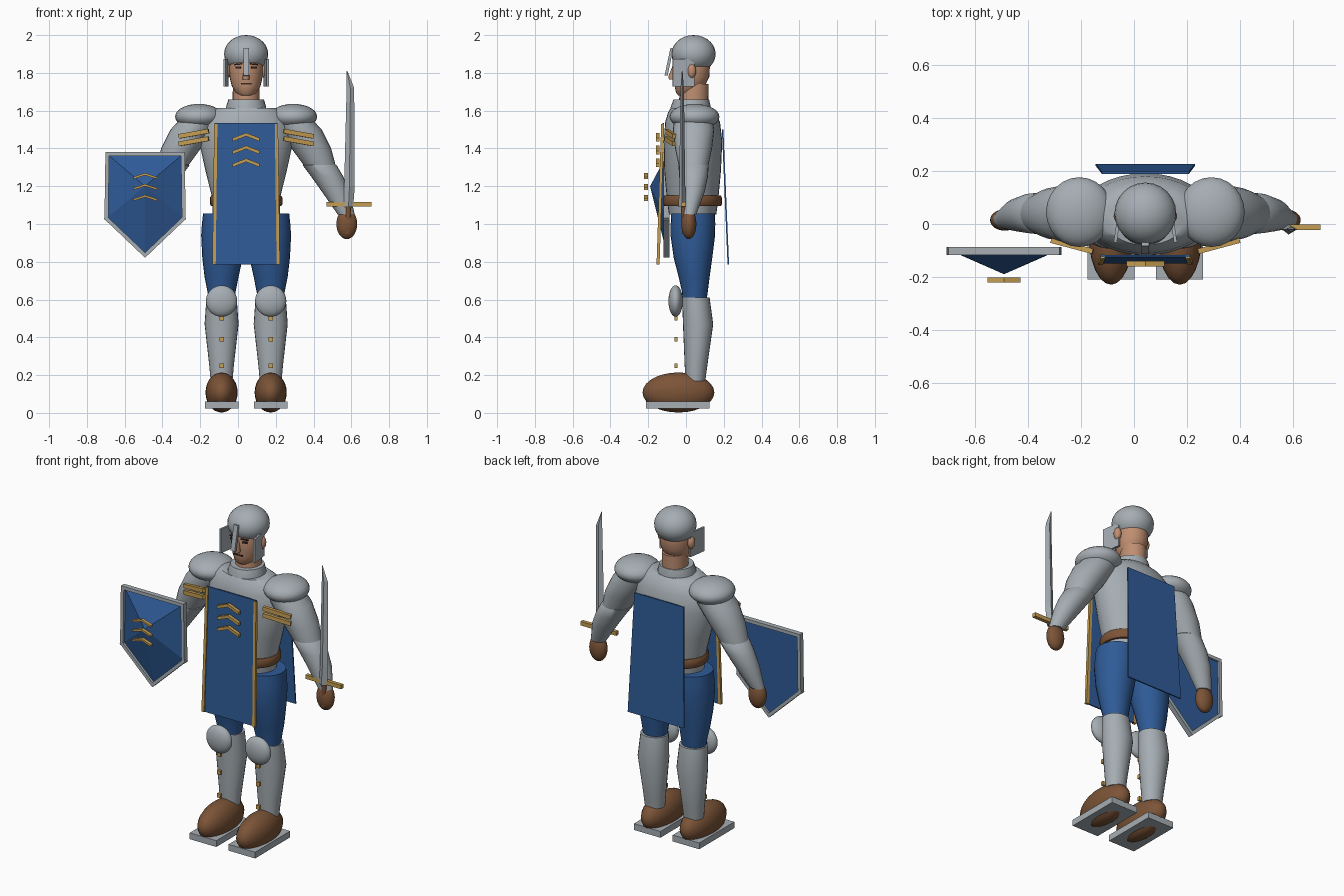
import bpy, bmesh, math
from mathutils import Matrix, Vector, Euler

if "Cube" in bpy.data.objects:
    bpy.data.objects.remove(bpy.data.objects["Cube"])

CX = 0.043  # body centre line


def material(name, r, g, b):
    m = bpy.data.materials.new(name)
    m.use_nodes = True
    m.diffuse_color = (r, g, b, 1)
    m.node_tree.nodes["Principled BSDF"].inputs["Base Color"].default_value = (r, g, b, 1)
    return m


STEEL = material("steel_grey", 0.38, 0.42, 0.45)
BLUE = material("cloth_blue", 0.028, 0.105, 0.31)
BROWN = material("leather_brown", 0.20, 0.088, 0.038)
GOLD = material("gold", 0.56, 0.34, 0.085)
SKIN = material("skin", 0.52, 0.27, 0.165)
DARK = material("dark_features", 0.05, 0.025, 0.02)


def finish(name, bm, mat, smooth=False):
    bmesh.ops.recalc_face_normals(bm, faces=bm.faces)
    me = bpy.data.meshes.new(name)
    bm.to_mesh(me)
    bm.free()
    me.materials.append(mat)
    ob = bpy.data.objects.new(name, me)
    bpy.context.collection.objects.link(ob)
    if smooth:
        bpy.ops.object.select_all(action="DESELECT")
        ob.select_set(True)
        bpy.context.view_layer.objects.active = ob
        bpy.ops.object.shade_smooth_by_angle(angle=math.radians(40))
    return ob


def loft(name, rings, mat, n=24, smooth=True):
    """Skin through horizontal ellipses (z, cx, cy, rx, ry)."""
    bm = bmesh.new()
    loops = []
    for z, cx, cy, rx, ry in rings:
        turn = [2 * math.pi * i / n for i in range(n)]
        loops.append([bm.verts.new((cx + rx * math.cos(a), cy + ry * math.sin(a), z)) for a in turn])
    for a, b in zip(loops, loops[1:]):
        for i in range(n):
            j = (i + 1) % n
            bm.faces.new((a[i], a[j], b[j], b[i]))
    bm.faces.new(loops[0])
    bm.faces.new(loops[-1])
    return finish(name, bm, mat, smooth)


def ball(name, loc, radii, mat, rot=(0, 0, 0)):
    bm = bmesh.new()
    bmesh.ops.create_uvsphere(bm, u_segments=24, v_segments=14, radius=1,
                              matrix=Matrix.LocRotScale(Vector(loc), Euler(rot), Vector(radii)))
    return finish(name, bm, mat, True)


def box(name, loc, size, mat, rot=(0, 0, 0)):
    bm = bmesh.new()
    bmesh.ops.create_cube(bm, size=1, matrix=Matrix.LocRotScale(Vector(loc), Euler(rot), Vector(size)))
    return finish(name, bm, mat)


def plate(name, outline, y_at, thick, mat):
    """Upright sheet from an x, z outline; y_at gives the front depth by height."""
    bm = bmesh.new()
    front = [bm.verts.new((x, y_at(z), z)) for x, z in outline]
    back = [bm.verts.new((x, y_at(z) + thick, z)) for x, z in outline]
    bm.faces.new(front)
    bm.faces.new(back)
    for i in range(len(outline)):
        j = (i + 1) % len(outline)
        bm.faces.new((front[i], front[j], back[j], back[i]))
    return finish(name, bm, mat)


def chevron(name, x, y, z, hw, rise, w, mat=GOLD):
    pts = [(x - hw, z - rise), (x, z), (x + hw, z - rise),
           (x + hw, z - rise + w), (x, z + w), (x - hw, z - rise + w)]
    plate(name, pts, lambda h: y, 0.02, mat)


# Torso, collar and belt
loft("torso", [(1.05, CX, 0.035, 0.17, 0.125), (1.12, CX, 0.035, 0.175, 0.135),
               (1.28, CX, 0.035, 0.215, 0.15), (1.44, CX, 0.037, 0.25, 0.155),
               (1.54, CX, 0.035, 0.235, 0.145), (1.59, CX, 0.03, 0.195, 0.125),
               (1.615, CX, 0.025, 0.155, 0.105)], STEEL, 32)
loft("collar", [(1.59, CX, 0.025, 0.108, 0.108), (1.62, CX, 0.025, 0.106, 0.106),
                (1.66, CX, 0.028, 0.094, 0.094)], STEEL)
loft("belt", [(1.095, CX, 0.035, 0.185, 0.15), (1.105, CX, 0.035, 0.192, 0.155),
              (1.14, CX, 0.035, 0.192, 0.155), (1.15, CX, 0.035, 0.185, 0.15)], BROWN, 32)

# Neck, head and face
loft("neck", [(1.64, CX, 0.04, 0.072, 0.078), (1.74, CX, 0.045, 0.07, 0.075)], SKIN)
loft("head", [(1.68, CX, 0.0, 0.035, 0.04), (1.695, CX, 0.005, 0.055, 0.058),
              (1.73, CX, 0.02, 0.076, 0.08), (1.78, CX, 0.03, 0.088, 0.094),
              (1.85, CX, 0.03, 0.09, 0.097), (1.92, CX, 0.035, 0.07, 0.075)], SKIN)
loft("nose", [(1.765, CX, -0.07, 0.018, 0.02), (1.78, CX, -0.072, 0.018, 0.022),
              (1.84, CX, -0.06, 0.008, 0.01)], SKIN, 12)
box("mouth", (CX, -0.057, 1.743), (0.055, 0.012, 0.008), DARK)
ball("helmet_dome", (CX, 0.04, 1.9), (0.117, 0.117, 0.1), STEEL)
box("nose_guard", (CX, -0.09, 1.858), (0.028, 0.016, 0.148), STEEL, (-0.21, 0, 0))

# Tabard front and back panels
front_y = lambda z: -0.15 + (z - 0.785) * 0.033
back_y = lambda z: 0.22 - (z - 0.785) * 0.042


def panel(top_hw, bottom_hw, top):
    return [(CX - bottom_hw, 0.785), (CX + bottom_hw, 0.785), (CX + top_hw, top), (CX - top_hw, top)]


plate("tabard_front", panel(0.167, 0.177, 1.535), front_y, 0.008, BLUE)
plate("tabard_back", panel(0.165, 0.188, 1.5), back_y, 0.008, BLUE)
for i in range(3):
    chevron("chest_chevron_%d" % (i + 1), CX, -0.16, 1.465 - 0.068 * i, 0.072, 0.028, 0.018)

# Paired parts
for s, side in ((-1, "right"), (1, "left")):
    def X(d):
        return CX + s * d

    # face details and helmet cheeks
    box(side + "_eye", (X(0.042), -0.058, 1.828), (0.03, 0.008, 0.01), DARK, (0, 0, s * 0.4))
    box(side + "_eyebrow", (X(0.042), -0.059, 1.846), (0.042, 0.008, 0.007), DARK, (0, s * 0.1, s * 0.4))
    ball(side + "_ear", (X(0.1), 0.03, 1.81), (0.02, 0.023, 0.038), SKIN)
    box(side + "_cheek_plate", (X(0.106), -0.013, 1.8), (0.012, 0.115, 0.145), STEEL, (0, 0, s * 0.14))

    # tabard trim
    plate(side + "_tabard_trim", [(X(0.161), 0.785), (X(0.179), 0.785), (X(0.169), 1.53), (X(0.152), 1.53)],
          lambda z: front_y(z) - 0.006, 0.016, GOLD)

    # arms
    ball(side + "_shoulder_pad", (X(0.25), 0.045, 1.568), (0.126, 0.132, 0.068), STEEL)
    loft(side + "_upper_arm", [(1.57, X(0.235), 0.04, 0.1, 0.1), (1.5, X(0.285), 0.04, 0.115, 0.11),
                               (1.4, X(0.345), 0.04, 0.105, 0.098), (1.27, X(0.41), 0.04, 0.075, 0.07)], STEEL)
    loft(side + "_forearm", [(1.34, X(0.375), 0.04, 0.06, 0.06), (1.31, X(0.39), 0.04, 0.09, 0.08),
                             (1.25, X(0.43), 0.04, 0.085, 0.076), (1.17, X(0.475), 0.035, 0.073, 0.064),
                             (1.05, X(0.53), 0.018, 0.045, 0.036)], STEEL)
    ball(side + "_glove", (X(0.533), 0.015, 1.0), (0.055, 0.04, 0.08), BROWN)
    for i in range(2):
        box("%s_arm_stripe_%d" % (side, i + 1), (X(0.277), -0.083, 1.478 - 0.04 * i),
            (0.165, 0.02, 0.024), GOLD, (0, s * 0.17, s * 0.26))

    # legs
    loft(side + "_trouser_leg", [(0.58, X(0.13), 0.045, 0.068, 0.062), (0.64, X(0.13), 0.047, 0.074, 0.068),
                                 (0.72, X(0.13), 0.043, 0.09, 0.082), (0.82, X(0.125), 0.037, 0.107, 0.102),
                                 (0.94, X(0.118), 0.036, 0.12, 0.118), (1.0, X(0.114), 0.037, 0.12, 0.118),
                                 (1.055, X(0.11), 0.038, 0.118, 0.116)], BLUE)
    loft(side + "_greave", [(0.17, X(0.13), 0.05, 0.058, 0.052), (0.25, X(0.13), 0.053, 0.065, 0.06),
                            (0.47, X(0.13), 0.064, 0.09, 0.08), (0.61, X(0.13), 0.052, 0.08, 0.073)], STEEL)
    ball(side + "_knee_cap", (X(0.13), -0.055, 0.592), (0.083, 0.038, 0.083), STEEL)
    for i, z in enumerate((0.5, 0.39, 0.25)):
        box("%s_greave_stud_%d" % (side, i + 1), (X(0.13), -0.052, z), (0.024, 0.016, 0.024), GOLD)

    # boots
    ball(side + "_boot", (X(0.13), -0.04, 0.108), (0.085, 0.19, 0.106), BROWN)
    box(side + "_sole", (X(0.13), -0.043, 0.041), (0.178, 0.335, 0.038), STEEL)

# Shield with a raised centre, carried on the right arm
SX = -0.492
outline = [(SX - 0.2, 1.37), (SX + 0.2, 1.37), (SX + 0.205, 1.03), (SX, 0.835), (SX - 0.205, 1.03)]
bm = bmesh.new()
rim = [bm.verts.new((x, -0.1, z)) for x, z in outline]
peak = bm.verts.new((SX, -0.19, 1.2))
for i in range(5):
    bm.faces.new((rim[i], rim[(i + 1) % 5], peak))
bm.faces.new(rim)
finish("shield_face", bm, BLUE)
for i in range(5):
    a, b = Vector(outline[i]), Vector(outline[(i + 1) % 5])
    d, m = b - a, (a + b) / 2
    box("shield_rim_%d" % (i + 1), (m.x, -0.103, m.y), (d.length + 0.018, 0.03, 0.02), STEEL,
        (0, -math.atan2(d.y, d.x), 0))
for i in range(3):
    chevron("shield_chevron_%d" % (i + 1), SX, -0.222, 1.258 - 0.058 * i, 0.062, 0.02, 0.012)

# Sword in the left hand
loft("sword_blade", [(1.09, 0.585, -0.02, 0.025, 0.02), (1.2, 0.59, -0.02, 0.028, 0.016),
                     (1.72, 0.595, -0.02, 0.02, 0.009), (1.81, 0.577, -0.02, 0.002, 0.002)], STEEL, 4, False)
box("sword_guard", (0.587, -0.012, 1.105), (0.238, 0.022, 0.024), GOLD)
loft("sword_grip", [(0.95, 0.58, -0.005, 0.015, 0.015), (1.1, 0.585, -0.012, 0.015, 0.015)], BROWN, 12)
